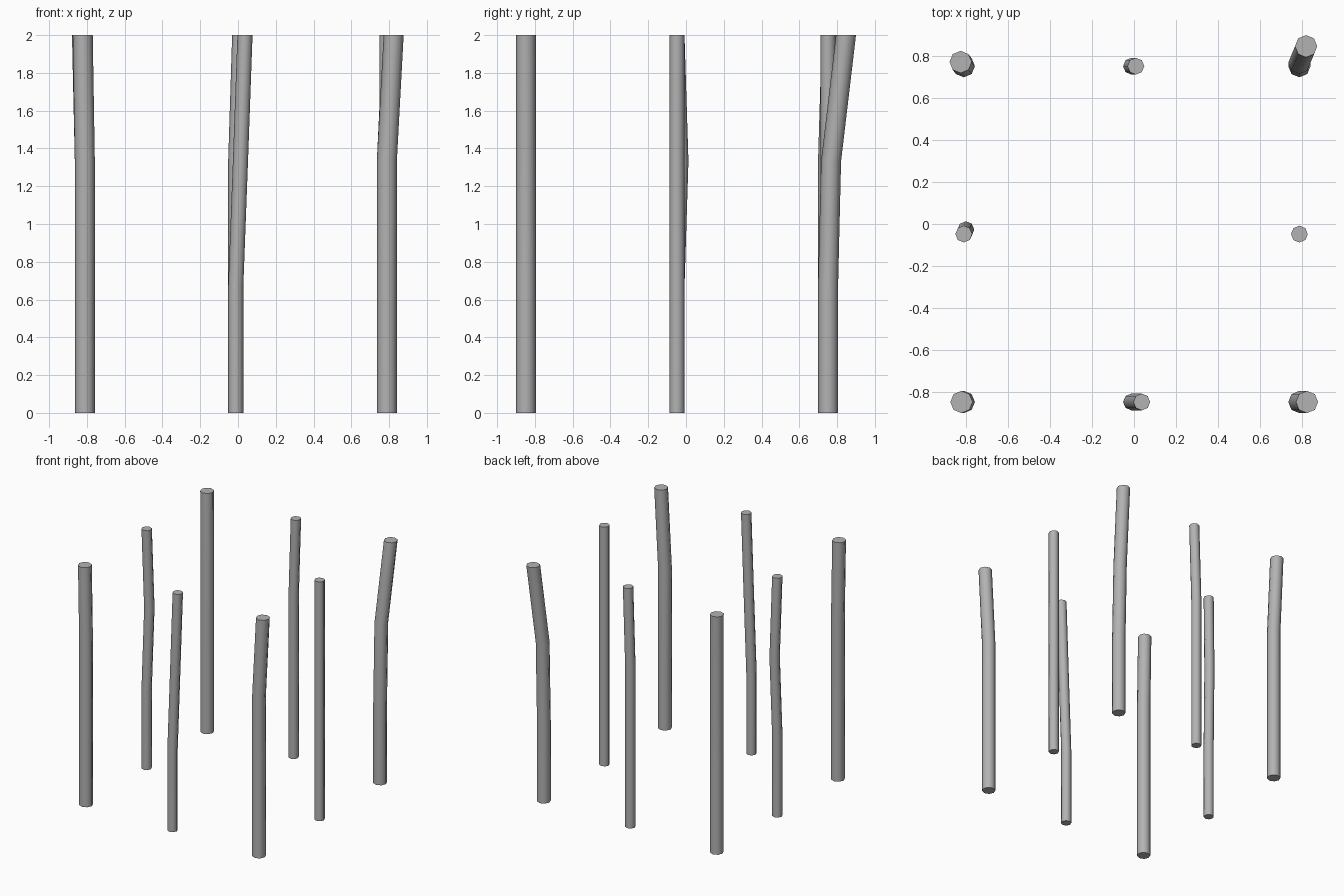
import bpy, bmesh, math

if "Cube" in bpy.data.objects:
    bpy.data.objects.remove(bpy.data.objects["Cube"])

SIDES = 8
LEVELS = (0.0, 0.667, 1.333, 2.0)
X = (-0.811, -0.012, 0.788)
Y = (-0.848, -0.048, 0.752)

# dark grey shared by every post
grey = bpy.data.materials.new("dark_grey")
grey.diffuse_color = (0.45, 0.45, 0.45, 1)
grey.use_nodes = True
grey.node_tree.nodes["Principled BSDF"].inputs["Base Color"].default_value = grey.diffuse_color


def trunk(name, x, y, r, bends):
    """Eight-sided post lofted through four rings; bends are xy offsets of the upper three."""
    bm = bmesh.new()
    rings = []
    for z, (dx, dy) in zip(LEVELS, ((0, 0),) + bends):
        rings.append([bm.verts.new((x + dx + r * math.cos(math.tau * i / SIDES),
                                    y + dy + r * math.sin(math.tau * i / SIDES), z))
                      for i in range(SIDES)])
    for a, b in zip(rings, rings[1:]):
        for i in range(SIDES):
            j = (i + 1) % SIDES
            bm.faces.new((a[i], a[j], b[j], b[i]))
    bm.faces.new(rings[0][::-1])
    bm.faces.new(rings[-1])
    me = bpy.data.meshes.new(name)
    bm.to_mesh(me)
    bm.free()
    me.materials.append(grey)
    ob = bpy.data.objects.new(name, me)
    bpy.context.collection.objects.link(ob)
    bpy.ops.object.select_all(action='DESELECT')
    ob.select_set(True)
    bpy.context.view_layer.objects.active = ob
    bpy.ops.object.shade_smooth_by_angle(angle=math.radians(60))


O = (0, 0)
THICK, THIN = 0.053, 0.040

# thick corner posts
trunk("front_left_post", X[0], Y[0], THICK, (O, O, (-0.011, 0)))
trunk("front_right_post", X[2], Y[0], THICK, (O, O, (0.036, 0)))
trunk("back_left_post", X[0], Y[2], THICK, (O, O, (-0.015, 0.02)))
trunk("back_right_post", X[2], Y[2], THICK, (O, (0, 0.016), (0.032, 0.095)))

# thin posts between the corners
trunk("front_middle_post", X[1], Y[0], THIN, (O, (0.025, 0), (0.049, 0)))
trunk("back_middle_post", X[1], Y[2], THIN, (O, O, (0.021, 0)))
trunk("left_middle_post", X[0], Y[1], THIN, (O, (0.01, 0.021), O))
trunk("right_middle_post", X[2], Y[1], THIN, (O, O, O))
